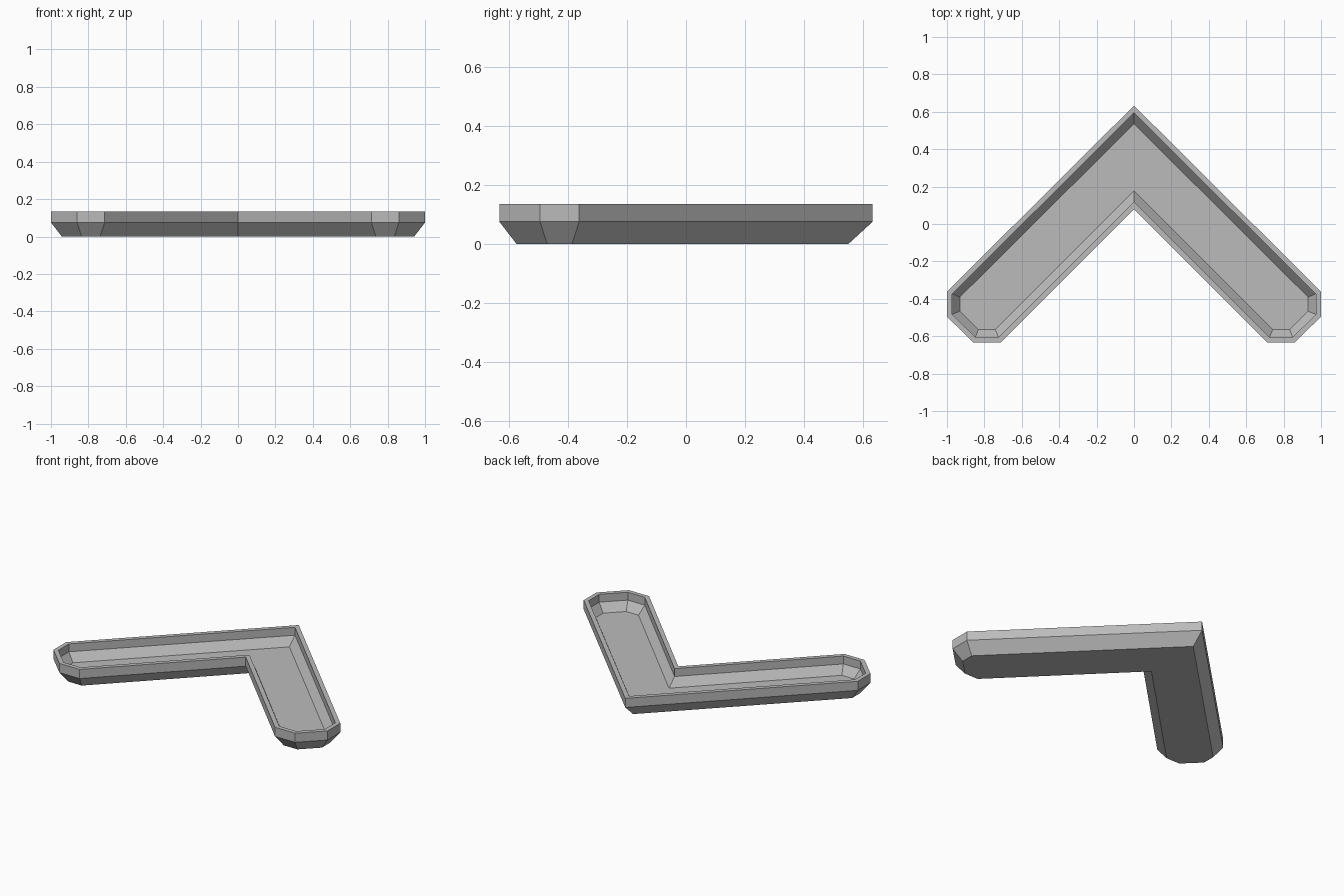
import bpy, bmesh
from mathutils import Vector

if "Cube" in bpy.data.objects:
    bpy.data.objects.remove(bpy.data.objects["Cube"])

# Right half of the chevron plan, clockwise from the back tip to the front notch
half = [(0, 0.633), (1, -0.362), (1, -0.495), (0.86, -0.633), (0.713, -0.633), (0, 0.08)]
plan = [Vector(p) for p in half] + [Vector((-x, y)) for x, y in half[-2:0:-1]]


def inset(points, d):
    """Move every side of a clockwise outline inwards by d."""
    result = []
    for i, p in enumerate(points):
        a = (p - points[i - 1]).normalized()
        b = (points[(i + 1) % len(points)] - p).normalized()
        na, nb = Vector((a.y, -a.x)), Vector((b.y, -b.x))
        result.append(p + (na + nb) * d / (1 + na.dot(nb)))
    return result


# (inset, height) from the underside, over the rim, down to the tray floor
section = [(0.058, 0), (0, 0.075), (0, 0.135), (0.028, 0.135), (0.028, 0.083), (0.069, 0.028)]

bm = bmesh.new()
rings = [[bm.verts.new((p.x, p.y, z)) for p in inset(plan, d)] for d, z in section]
n = len(plan)
for lower, upper in zip(rings, rings[1:]):
    for i in range(n):
        j = (i + 1) % n
        bm.faces.new((lower[i], lower[j], upper[j], upper[i]))

# Underside and tray floor, each split along the centre line
for ring in (rings[0], rings[-1]):
    bm.faces.new(ring[:6])
    bm.faces.new(ring[5:] + ring[:1])
bmesh.ops.recalc_face_normals(bm, faces=bm.faces)

mesh = bpy.data.meshes.new("chevron_tray")
bm.to_mesh(mesh)
bm.free()

grey = bpy.data.materials.new("light grey")
grey.diffuse_color = (0.5, 0.5, 0.5, 1)
grey.use_nodes = True
grey.node_tree.nodes["Principled BSDF"].inputs["Base Color"].default_value = grey.diffuse_color
mesh.materials.append(grey)
tray = bpy.data.objects.new("chevron_tray", mesh)
bpy.context.collection.objects.link(tray)
